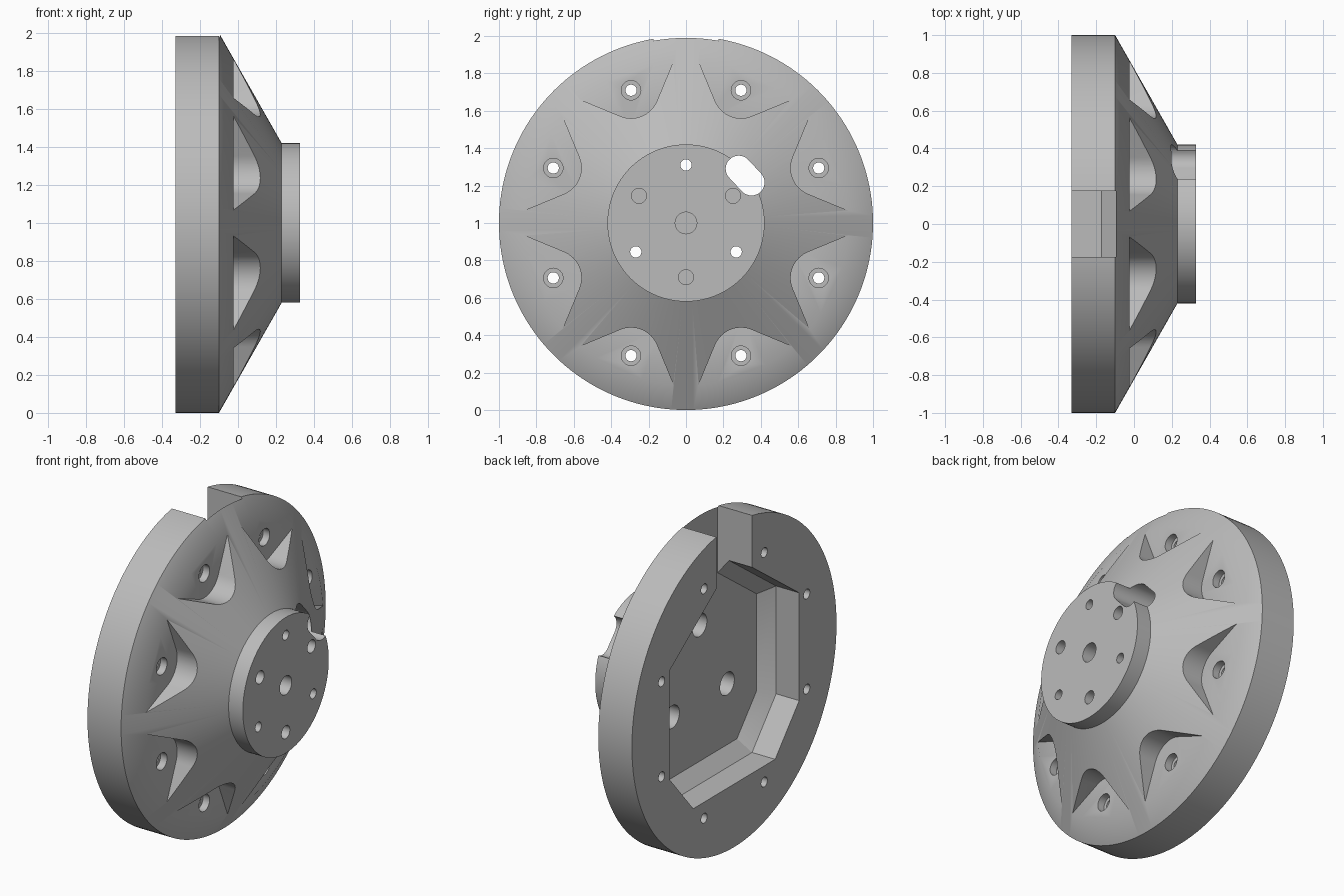
import bpy, bmesh, math
from mathutils import Vector

if "Cube" in bpy.data.objects:
    bpy.data.objects.remove(bpy.data.objects["Cube"])

CZ = 1.0                                   # height of the wheel axis (runs along x)
BACK, RIM, NECK, FACE = -0.33, -0.10, 0.23, 0.327
HUB_R, FLOOR_X, STEP_X = 0.42, -0.094, -0.172

metal = bpy.data.materials.new("grey_metal")
metal.diffuse_color = (0.5, 0.5, 0.5, 1)
metal.use_nodes = True
metal.node_tree.nodes["Principled BSDF"].inputs["Base Color"].default_value = metal.diffuse_color


def loft(name, rings):
    """Closed solid through rings of (x, [(y, z), ...]) with equal point counts."""
    bm = bmesh.new()
    loops = [[bm.verts.new((x, y, z + CZ)) for y, z in pts] for x, pts in rings]
    n = len(loops[0])
    for a, b in zip(loops, loops[1:]):
        for i in range(n):
            j = (i + 1) % n
            bm.faces.new((a[i], a[j], b[j], b[i]))
    bm.faces.new(loops[0])
    bm.faces.new(loops[-1])
    bmesh.ops.recalc_face_normals(bm, faces=bm.faces)
    me = bpy.data.meshes.new(name)
    bm.to_mesh(me)
    bm.free()
    ob = bpy.data.objects.new(name, me)
    bpy.context.collection.objects.link(ob)
    return ob


def arc(cy, cz, r, a0, a1, n):
    return [(cy + r * math.cos(a0 + (a1 - a0) * i / n),
             cz + r * math.sin(a0 + (a1 - a0) * i / n)) for i in range(n + 1)]


def circle(cy, cz, r, n=32):
    return arc(cy, cz, r, 0, 2 * math.pi, n)[:-1]


def inset(pts, d):
    """Move every side of a counter-clockwise convex outline inward by d."""
    out = []
    for i, p in enumerate(pts):
        p = Vector(p)
        e1 = (p - Vector(pts[i - 1])).normalized()
        e2 = (Vector(pts[(i + 1) % len(pts)]) - p).normalized()
        n1, n2 = Vector((-e1.y, e1.x)), Vector((-e2.y, e2.x))
        out.append(tuple(p + (n1 + n2) * d / (1 + n1.dot(n2))))
    return out


# Main body: rim, cone and hub
body = loft("wheel_hub", [(BACK, circle(0, 0, 1, 160)), (RIM, circle(0, 0, 1, 160)),
                          (NECK, circle(0, 0, HUB_R, 160)), (FACE, circle(0, 0, HUB_R, 160))])
body.data.materials.append(metal)
bpy.context.view_layer.objects.active = body


def cut(*rings):
    tool = loft("cutter", rings)
    tool.hide_render = True
    mod = body.modifiers.new("cut", 'BOOLEAN')
    mod.operation, mod.solver, mod.object = 'DIFFERENCE', 'EXACT', tool
    bpy.ops.object.modifier_apply(modifier=mod.name)
    bpy.data.objects.remove(tool)


def bore(y, z, r, x0, x1):
    cut((x0, circle(y, z, r)), (x1, circle(y, z, r)))


# Rear cavity with chamfered floor edge
outline = [(0, 0.79), (-0.635, 0.33), (-0.635, -0.337), (-0.4, -0.61),
           (0.4, -0.61), (0.635, -0.337), (0.635, 0.33)]
cut((-0.5, outline), (STEP_X, outline), (FLOOR_X, inset(outline, 0.078)))

# Notch through the top of the rim
notch = [(-0.175, 0.5), (0.175, 0.5), (0.175, 1.2), (-0.175, 1.2)]
cut((-0.5, notch), (FLOOR_X, notch))

# Eight rounded V pockets, each with a counterbored bolt hole
for k in range(8):
    a = math.radians(22.5 + 45 * k)
    c, s = math.cos(a), math.sin(a)
    local = [(0.9, 0.344)] + arc(0.768, 0, 0.15, math.radians(135), math.radians(225), 16) + [(0.9, -0.344)]
    pocket = [(u * c - v * s, u * s + v * c) for u, v in local]
    cut((-0.025, pocket), (0.5, pocket))
    bore(0.768 * c, 0.768 * s, 0.052, -0.07, 0.1)
    bore(0.768 * c, 0.768 * s, 0.03, -0.5, 0.1)

# Three through bolts, recessed from the rear
for deg in (90, 210, 330):
    y, z = 0.31 * math.cos(math.radians(deg)), 0.31 * math.sin(math.radians(deg))
    bore(y, z, 0.07, -0.2, 0.2)
    bore(y, z, 0.03, 0.1, 0.5)

# Three blind holes and the centre bore in the hub face
for deg in (30, 150, 270):
    bore(0.29 * math.cos(math.radians(deg)), 0.29 * math.sin(math.radians(deg)), 0.04, 0.17, 0.5)
bore(0, 0, 0.058, 0.1, 0.5)

# Oblong cable slot across the hub edge
q = math.pi / 4
slot = arc(0.282, 0.29, 0.07, q, q + math.pi, 16) + arc(0.35, 0.217, 0.07, q + math.pi, q + 2 * math.pi, 16)
cut((-0.2, slot), (0.5, slot))

body.select_set(True)
bpy.ops.object.shade_smooth_by_angle(angle=math.radians(30))
